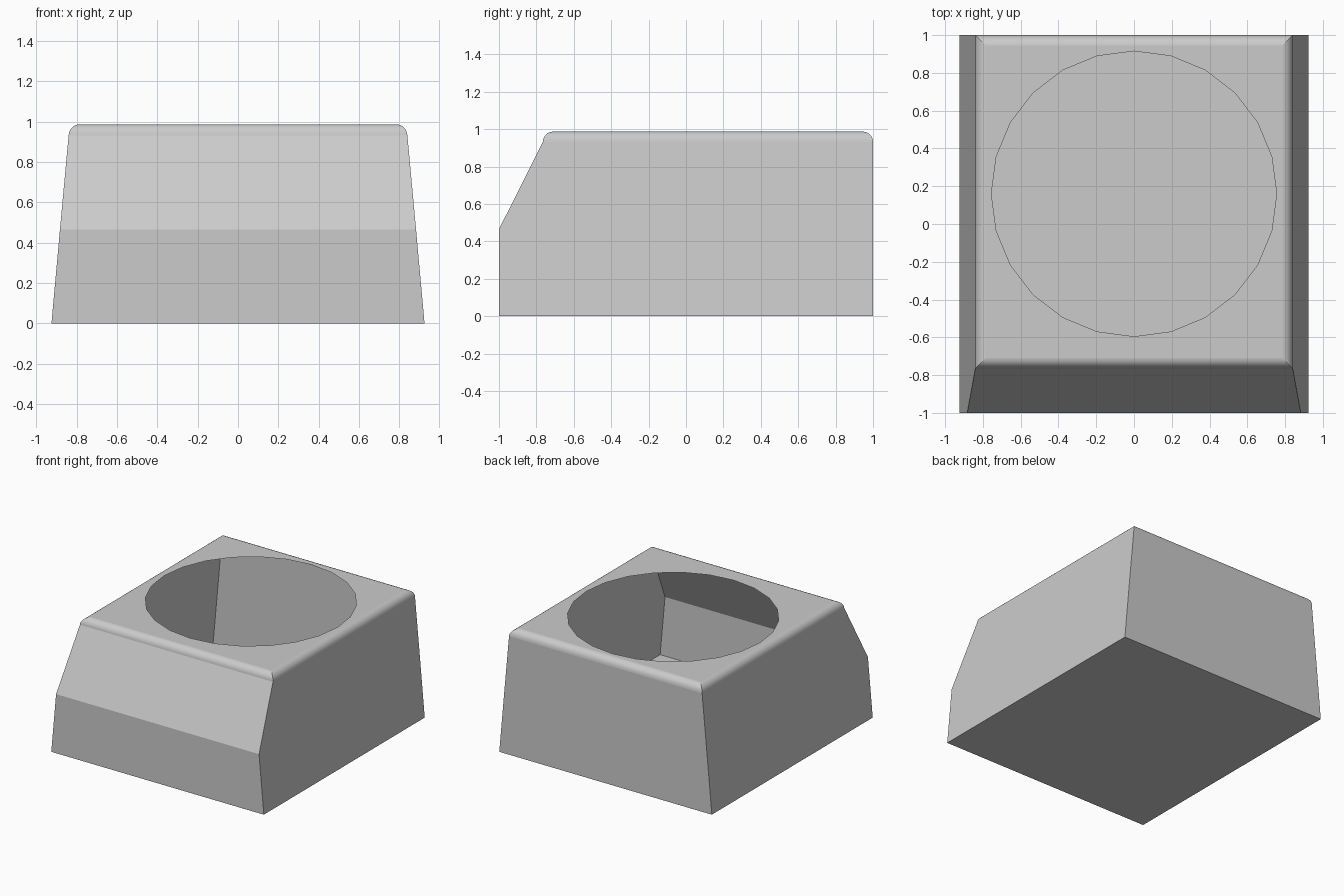
import bpy, bmesh
from math import sin, cos, pi

if "Cube" in bpy.data.objects:
    bpy.data.objects.remove(bpy.data.objects["Cube"])

bm = bmesh.new()


def ring(half_width, front, back, z):
    return [bm.verts.new((x, y, z)) for x, y in
            ((half_width, back), (-half_width, back),
             (-half_width, front), (half_width, front))]


# Tapered walls with the sloped upper front
rings = [ring(0.925, -1, 1, 0), ring(0.883, -1, 1, 0.465),
         ring(0.84, -0.765, 1, 0.932)]

# Quarter-round rim
R, STEPS = 0.055, 6
for i in range(1, STEPS + 1):
    a = i / STEPS * pi / 2
    inset = R * (1 - cos(a))
    rings.append(ring(0.84 - inset, -0.765 + inset, 1 - inset, 0.932 + R * sin(a)))

mitres = []
for level, (lo, hi) in enumerate(zip(rings, rings[1:])):
    for k in range(4):
        n = (k + 1) % 4
        face = bm.faces.new((lo[k], lo[n], hi[n], hi[k]))
        face.smooth = level >= 2
        mitres.append(bm.edges.get((lo[k], hi[k])))
for edge in mitres:
    edge.smooth = False

# Closed floor
bm.faces.new(rings[0][::-1])

# Flat top around a 24-sided opening
top = rings[-1]
z = top[0].co.z
hole = [bm.verts.new((0.755 * cos(i * pi / 12), 0.16 + 0.755 * sin(i * pi / 12), z))
        for i in range(24)]
for k in range(4):
    for i in range(6 * k, 6 * k + 6):
        bm.faces.new((top[k], hole[(i + 1) % 24], hole[i]))
    bm.faces.new((top[k], top[(k + 1) % 4], hole[(6 * k + 6) % 24]))

bmesh.ops.recalc_face_normals(bm, faces=bm.faces)
mesh = bpy.data.meshes.new("hollow_housing")
bm.to_mesh(mesh)
bm.free()
bpy.context.collection.objects.link(bpy.data.objects.new("hollow_housing", mesh))
